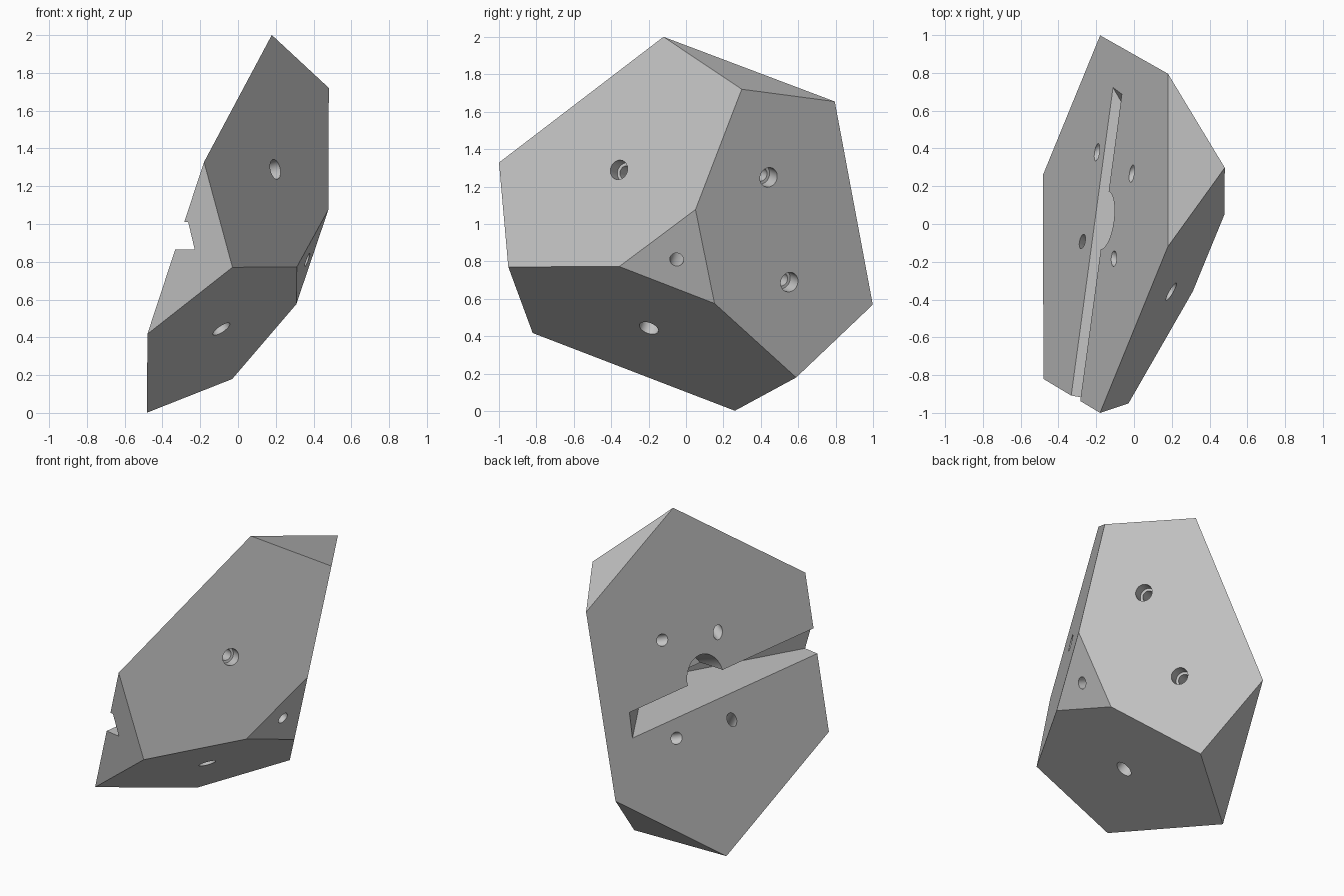
import bpy, bmesh, math
from mathutils import Vector, Matrix

cube = bpy.data.objects.get("Cube")
if cube:
    bpy.data.objects.remove(cube, do_unlink=True)

stone = bpy.data.materials.new("plain_grey")
stone.use_nodes = True
grey = (0.55, 0.55, 0.55, 1)
stone.diffuse_color = grey
stone.node_tree.nodes["Principled BSDF"].inputs["Base Color"].default_value = grey


def add_object(name, bm):
    bmesh.ops.recalc_face_normals(bm, faces=bm.faces[:])
    mesh = bpy.data.meshes.new(name)
    bm.to_mesh(mesh)
    bm.free()
    mesh.materials.append(stone)
    obj = bpy.data.objects.new(name, mesh)
    bpy.context.collection.objects.link(obj)
    return obj


def slice_off(bm, point, normal):
    """Remove everything on the normal side of a plane and cap the cut."""
    geom = bm.verts[:] + bm.edges[:] + bm.faces[:]
    cut = bmesh.ops.bisect_plane(bm, geom=geom, plane_co=point, plane_no=normal,
                                 clear_outer=True)["geom_cut"]
    edges = [e for e in cut if isinstance(e, bmesh.types.BMEdge)]
    if edges:
        bmesh.ops.contextual_create(bm, geom=edges)


def drill(point, axis, radius, start, end, sides=48):
    """Cylinder along an axis, from start to end measured from the point."""
    bm = bmesh.new()
    axis = axis.normalized()
    place = Matrix.Translation(point + axis * (start + end) / 2) \
        @ axis.to_track_quat('Z', 'Y').to_matrix().to_4x4()
    bmesh.ops.create_cone(bm, cap_ends=True, segments=sides, radius1=radius,
                          radius2=radius, depth=end - start, matrix=place)
    return bm


def carve(body, bm):
    """Subtract a cutter from the body and discard it."""
    cutter = add_object("cutter", bm)
    cutter.hide_render = True
    mod = body.modifiers.new("carve", 'BOOLEAN')
    mod.operation = 'DIFFERENCE'
    mod.solver = 'EXACT'
    mod.object = cutter
    bpy.context.view_layer.objects.active = body
    bpy.ops.object.modifier_apply(modifier=mod.name)
    bpy.data.objects.remove(cutter, do_unlink=True)


# Corners of the truncated tetrahedron
corner = {k: Vector(v) for k, v in {
    "A": (.18, -.12, 2), "B": (.48, .3, 1.72), "C": (.18, .795, 1.655),
    "D": (-.18, 1, .57), "E": (-.03, .59, .18), "F": (-.48, .26, 0),
    "G": (-.48, -.82, .42), "H": (-.03, -.95, .77), "I": (-.18, -1, 1.33),
    "J": (.48, .05, 1.08), "K": (.31, -.36, .77), "L": (.31, .15, .58)}.items()}
center = Vector((0, 0, 1))


def facet(letters):
    """Centre and outward normal of the plane through the named corners."""
    pts = [corner[c] for c in letters]
    mid = sum(pts, Vector()) / len(pts)
    normal = Vector()
    for p, q in zip(pts, pts[1:] + pts[:1]):
        normal += (p - mid).cross(q - mid)
    normal.normalize()
    if normal.dot(mid - center) < 0:
        normal.negate()
    return mid, normal


# Body: a block sliced by the eight facet planes
bm = bmesh.new()
bmesh.ops.create_cube(bm, size=4, matrix=Matrix.Translation(center))
for letters in ("ACDFGI", "ABJKHI", "BCDELJ", "KHGFEL", "ABC", "JKL", "DEF", "GHI"):
    slice_off(bm, *facet(letters))
body = add_object("faceted_body", bm)

# Triangular ledge slot with a level floor, leaning toward the back
floor, ceiling, lean = 0.865, 1.01, 0.046
apex, reach = 0.306, 0.95
half = reach * math.tan(math.radians(60))
bm = bmesh.new()
rings = []
for z, shift in ((floor, 0), (ceiling, lean)):
    rings.append([bm.verts.new((x, y + shift, z)) for x, y in
                  ((apex, 0), (apex - reach, half), (apex - reach, -half))])
low, high = rings
bm.faces.new(low)
bm.faces.new(high)
for i in range(3):
    j = (i + 1) % 3
    bm.faces.new((low[i], low[j], high[j], high[i]))
carve(body, bm)

# Round pocket in the large face, above the ledge floor
mount_normal = facet("ACDFGI")[1]
bm = drill(Vector((-.158, .02, 1)), -mount_normal, 0.155, -0.1, 0.16, 64)
slice_off(bm, Vector((0, 0, floor)), Vector((0, 0, -1)))
carve(body, bm)

# Counterbored holes running square to their facets, through to the large face
for letters, spot in (("ABJKHI", (.20, -.36, 1.29)), ("BCDELJ", (.29, .44, 1.25)),
                      ("BCDELJ", (.10, .55, .69)), ("KHGFEL", (-.085, -.2, .44))):
    inward = -facet(letters)[1]
    carve(body, drill(Vector(spot), inward, 0.037, -0.1, 0.55))
    carve(body, drill(Vector(spot), inward, 0.053, -0.1, 0.08))

# Plain hole from the small facet into the slot
carve(body, drill(Vector((.367, -.05, .81)), -facet("JKL")[1], 0.037, -0.1, 0.5))

bpy.ops.object.select_all(action='DESELECT')
body.select_set(True)
bpy.context.view_layer.objects.active = body
bpy.ops.object.shade_smooth_by_angle(angle=math.radians(15))
